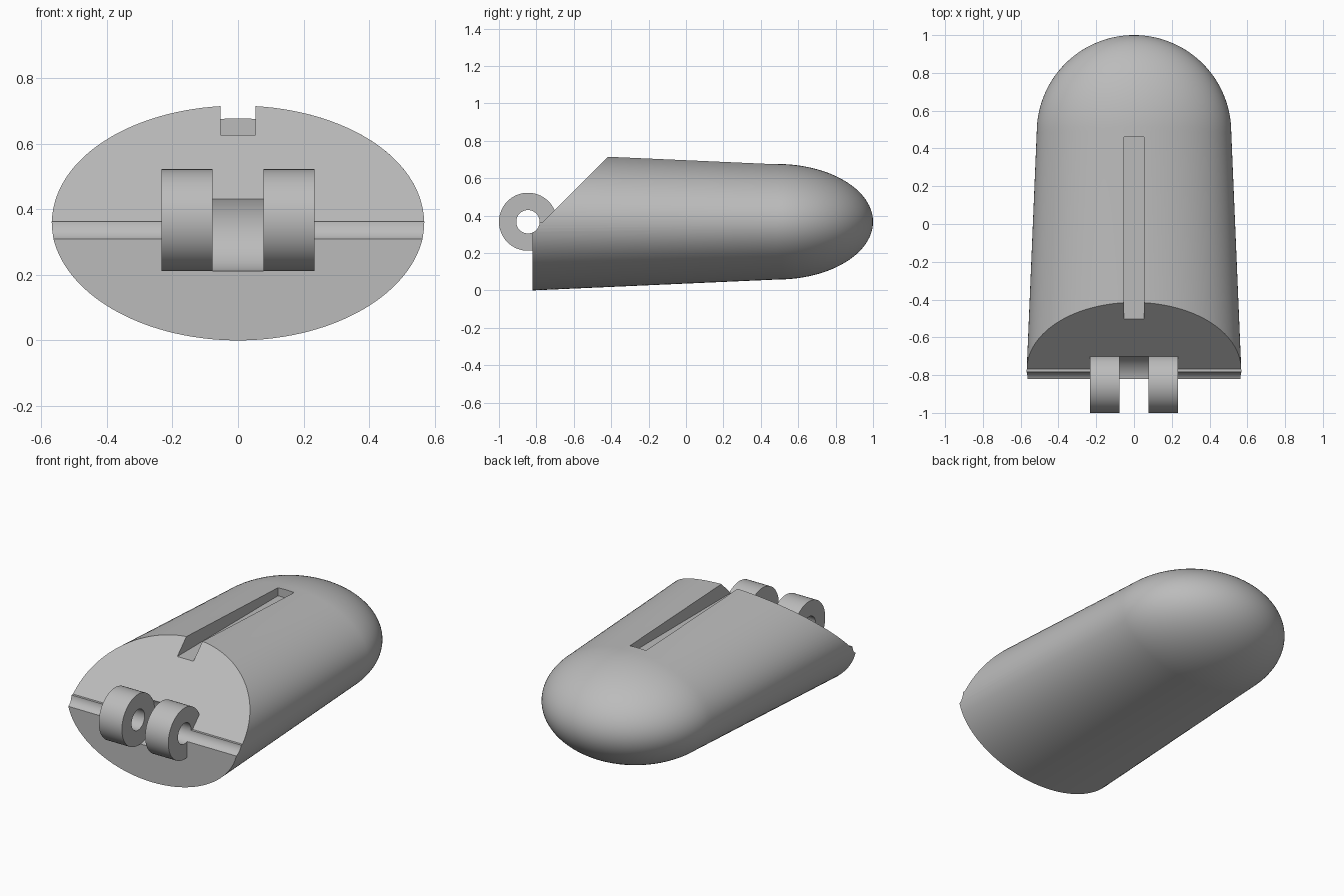
import bpy
import bmesh
from math import sin, cos, pi, radians
from mathutils import Matrix, Vector

cube = bpy.data.objects.get("Cube")
if cube:
    bpy.data.objects.remove(cube, do_unlink=True)

grey = bpy.data.materials.new("plain grey")
grey.use_nodes = True
colour = (0.5, 0.5, 0.5, 1)
grey.diffuse_color = colour
grey.node_tree.nodes["Principled BSDF"].inputs["Base Color"].default_value = colour

AXIS = 0.367                      # height of the body axis and hinge axis
HINGE = Vector((0, -0.845, AXIS))
FRONT, SHOULDER, TIP = -0.82, 0.485, 1.0
SIDES, NOSE_RINGS = 128, 28


def make_object(name, bm):
    bmesh.ops.recalc_face_normals(bm, faces=bm.faces[:])
    mesh = bpy.data.meshes.new(name)
    bm.to_mesh(mesh)
    bm.free()
    mesh.materials.append(grey)
    obj = bpy.data.objects.new(name, mesh)
    bpy.context.collection.objects.link(obj)
    return obj


def hinge_cylinder(name, radius, half_width):
    bm = bmesh.new()
    place = Matrix.Translation(HINGE) @ Matrix.Rotation(pi / 2, 4, 'Y')
    bmesh.ops.create_cone(bm, cap_ends=True, segments=96, radius1=radius,
                          radius2=radius, depth=2 * half_width, matrix=place)
    return make_object(name, bm)


def side_prism(name, outline, half_width):
    """Extrude a (y, z) outline across the width."""
    bm = bmesh.new()
    face = bm.faces.new([bm.verts.new((-half_width, y, z)) for y, z in outline])
    grown = bmesh.ops.extrude_face_region(bm, geom=[face])["geom"]
    bmesh.ops.translate(bm, vec=(2 * half_width, 0, 0),
                        verts=[v for v in grown if isinstance(v, bmesh.types.BMVert)])
    return make_object(name, bm)


def combine(target, tool, operation):
    tool.hide_render = True
    mod = target.modifiers.new(tool.name, 'BOOLEAN')
    mod.operation, mod.object, mod.solver = operation, tool, 'EXACT'
    bpy.context.view_layer.objects.active = target
    bpy.ops.object.modifier_apply(modifier=mod.name)
    bpy.data.objects.remove(tool, do_unlink=True)


# Body: tapered elliptical barrel with a rounded nose
sections = [(FRONT, 0.57, 0.367)]
for i in range(NOSE_RINGS):
    a = pi / 2 * i / NOSE_RINGS
    sections.append((SHOULDER + (TIP - SHOULDER) * sin(a), 0.515 * cos(a), 0.309 * cos(a)))
bm = bmesh.new()
rings = []
for y, wide, tall in sections:
    rings.append([bm.verts.new((wide * cos(2 * pi * k / SIDES), y,
                                AXIS + tall * sin(2 * pi * k / SIDES)))
                  for k in range(SIDES)])
tip = bm.verts.new((0, TIP, AXIS))
bm.faces.new(rings[0])
for k in range(SIDES):
    n = (k + 1) % SIDES
    for a, b in zip(rings, rings[1:]):
        bm.faces.new((a[k], a[n], b[n], b[k]))
    bm.faces.new((rings[-1][k], rings[-1][n], tip))
body = make_object("hinged_body", bm)

# Sloping front cut with a narrow ledge at its foot
combine(body, side_prism("slope_cutter", [(-1.1, 0.363), (-0.768, 0.363),
                                          (-0.3, 0.831), (-1.1, 0.831)], 0.8), 'DIFFERENCE')
# Long slot in the top
combine(body, side_prism("slot_cutter", [(-0.9, 0.627), (0.46, 0.627),
                                         (0.46, 0.9), (-0.9, 0.9)], 0.054), 'DIFFERENCE')
# Hinge barrel, split into two lugs, with the pin hole running full width
combine(body, hinge_cylinder("hinge_lugs", 0.155, 0.233), 'UNION')
combine(body, hinge_cylinder("lug_gap_cutter", 0.158, 0.078), 'DIFFERENCE')
combine(body, hinge_cylinder("pin_hole_cutter", 0.0625, 0.8), 'DIFFERENCE')

bpy.ops.object.select_all(action='DESELECT')
body.select_set(True)
bpy.context.view_layer.objects.active = body
bpy.ops.object.shade_smooth_by_angle(angle=radians(25))
